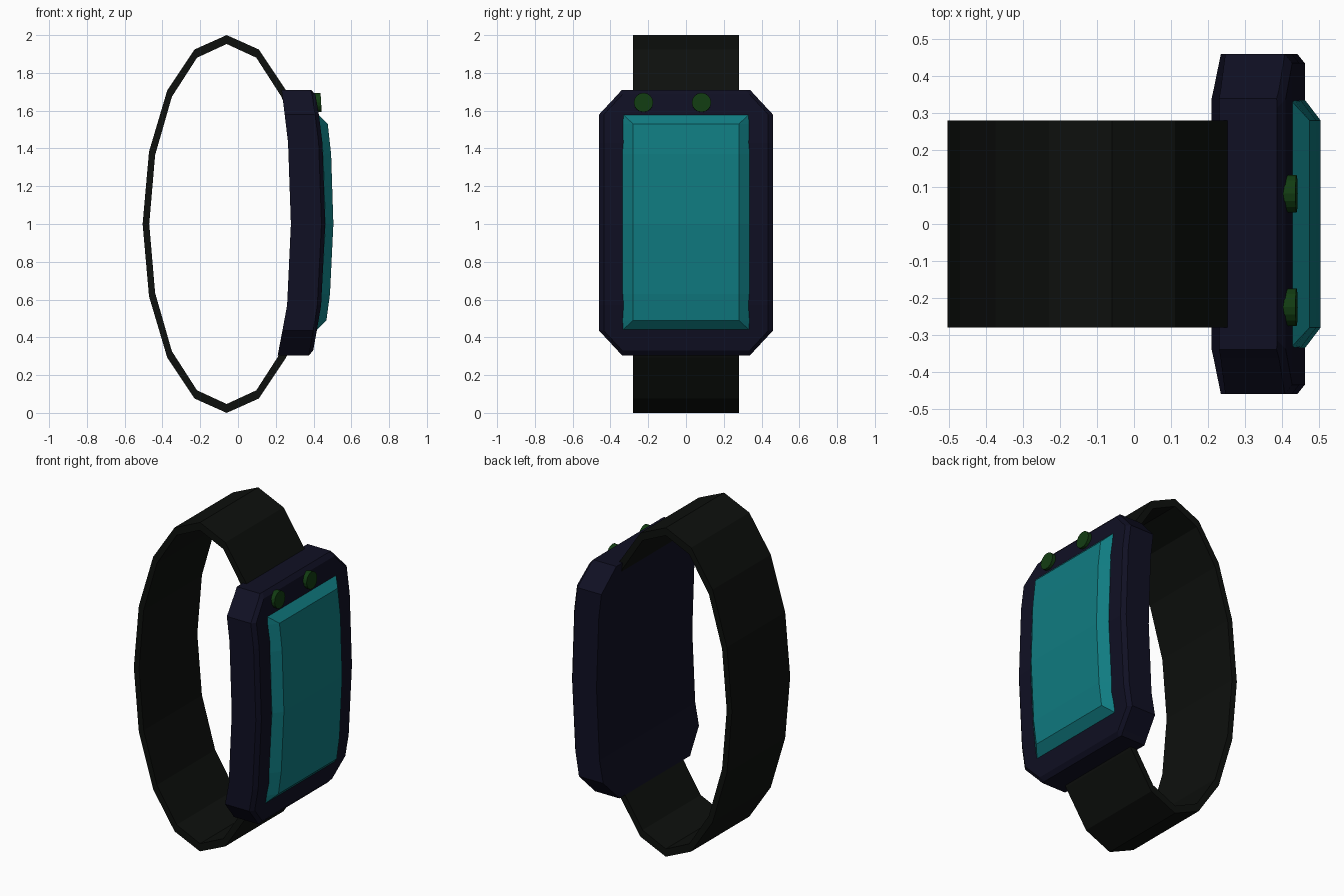
import bpy, bmesh
from math import sin, cos, radians, pi

if "Cube" in bpy.data.objects:
    bpy.data.objects.remove(bpy.data.objects["Cube"])


def material(name, rgb):
    m = bpy.data.materials.new(name)
    m.diffuse_color = (*rgb, 1)
    m.use_nodes = True
    m.node_tree.nodes["Principled BSDF"].inputs["Base Color"].default_value = m.diffuse_color
    return m


def loft(name, rings, mat, closed=False):
    """Bridge a run of equal-length rings with flat faces."""
    bm = bmesh.new()
    vs = [[bm.verts.new(p) for p in r] for r in rings]
    n = len(vs[0])
    for a, b in zip(vs, vs[1:]):
        for i in range(n):
            j = (i + 1) % n
            bm.faces.new((a[i], a[j], b[j], b[i]))
    bm.faces.new(vs[0])
    bm.faces.new(vs[-1])
    bmesh.ops.recalc_face_normals(bm, faces=bm.faces)
    me = bpy.data.meshes.new(name)
    bm.to_mesh(me)
    bm.free()
    ob = bpy.data.objects.new(name, me)
    bpy.context.collection.objects.link(ob)
    me.materials.append(mat)
    return ob


navy = material("navy", (0.005, 0.005, 0.017))
black = material("black", (0.004, 0.005, 0.004))
teal = material("teal", (0.005, 0.2, 0.22))
green = material("green", (0.006, 0.045, 0.006))

# strap: sixteen-sided oval band, open where the case sits
angles = [39] + [45 + 22.5 * i for i in range(13)] + [321]
strap = []
for a in angles:
    c, s = cos(radians(a)), sin(radians(a))
    o = (-0.06 + 0.445 * c, 1 + s)
    i = (-0.06 + 0.41 * c, 1 + 0.953 * s)
    strap.append([(o[0], -0.28, o[1]), (o[0], 0.28, o[1]),
                  (i[0], 0.28, i[1]), (i[0], -0.28, i[1])])
loft("strap", strap, black)

# case: curved slab with cut corners and a thin front bevel
# rows: z, half width, back x, side front x, front x
case_rows = [(0.305, 0.34, 0.21, 0.375, 0.376),
             (0.33, 0.362, 0.215, 0.38, 0.398),
             (0.435, 0.46, 0.235, 0.398, 0.417),
             (0.57, 0.46, 0.26, 0.42, 0.44),
             (1.0, 0.46, 0.28, 0.442, 0.462),
             (1.43, 0.46, 0.265, 0.427, 0.447),
             (1.58, 0.46, 0.247, 0.408, 0.428),
             (1.685, 0.362, 0.234, 0.392, 0.41),
             (1.71, 0.34, 0.23, 0.386, 0.387)]
loft("case", [[(b, -w, z), (m, -w, z), (f, 0.025 - w, z),
               (f, w - 0.025, z), (m, w, z), (b, w, z)]
              for z, w, b, m, f in case_rows], navy)

# screen: curved glass with sloped borders
# rows: z, base x, rim x, face x, face half width
screen_rows = [(0.44, 0.39, 0.416, 0.417, 0.335),
               (0.49, 0.40, 0.427, 0.468, 0.28),
               (0.63, 0.42, 0.443, 0.487, 0.28),
               (1.0, 0.44, 0.463, 0.505, 0.28),
               (1.37, 0.425, 0.451, 0.493, 0.28),
               (1.53, 0.41, 0.434, 0.475, 0.28),
               (1.58, 0.40, 0.424, 0.425, 0.335)]
loft("screen", [[(b, -0.335, z), (r, -0.335, z), (f, -min(h, 0.334), z),
                 (f, min(h, 0.334), z), (r, 0.335, z), (b, 0.335, z)]
                for z, b, r, f, h in screen_rows], teal)

# buttons: two short discs above the screen
for side, y in (("left", -0.225), ("right", 0.082)):
    bpy.ops.mesh.primitive_cylinder_add(vertices=16, radius=0.051, depth=0.05,
                                        location=(0.415, y, 1.642),
                                        rotation=(0, pi / 2 - 0.06, 0))
    ob = bpy.context.object
    ob.name = side + "_button"
    ob.data.materials.append(green)
